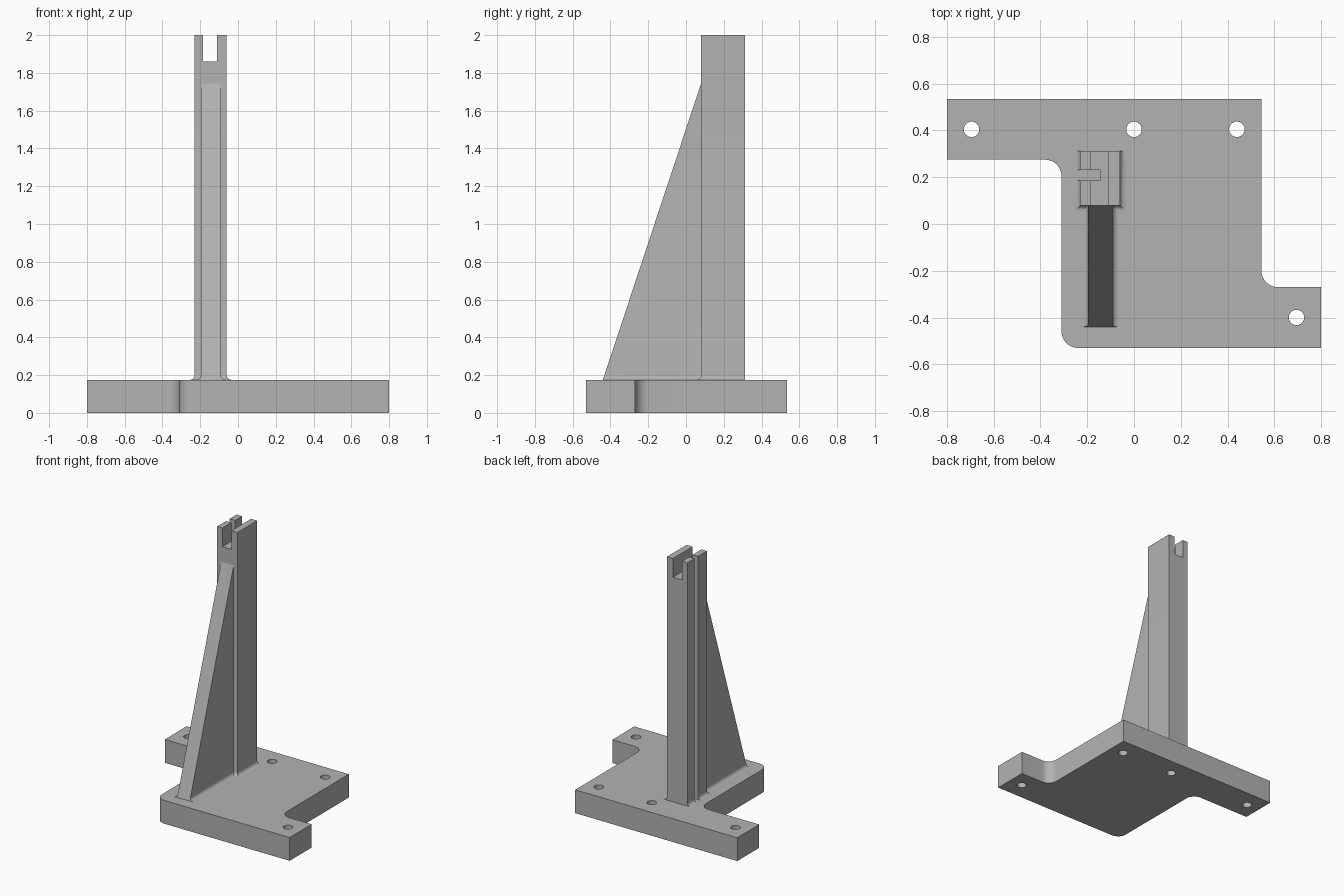
import bpy, bmesh, math
from mathutils import Vector

cube = bpy.data.objects.get("Cube")
if cube:
    bpy.data.objects.remove(cube, do_unlink=True)

grey = bpy.data.materials.new("mid_grey")
grey.use_nodes = True
grey.diffuse_color = (0.45, 0.45, 0.45, 1)
grey.node_tree.nodes["Principled BSDF"].inputs["Base Color"].default_value = (0.45, 0.45, 0.45, 1)

BASE_TOP = 0.175
FILLET = 0.025


def loft(name, rings):
    """Solid skinned through rings of equal point count, bottom to top."""
    bm = bmesh.new()
    loops = [[bm.verts.new(p) for p in ring] for ring in rings]
    n = len(loops[0])
    for low, high in zip(loops, loops[1:]):
        for i in range(n):
            j = (i + 1) % n
            bm.faces.new((low[i], low[j], high[j], high[i]))
    bm.faces.new(loops[0][::-1])
    bm.faces.new(loops[-1])
    bmesh.ops.recalc_face_normals(bm, faces=bm.faces[:])
    mesh = bpy.data.meshes.new(name)
    bm.to_mesh(mesh)
    bm.free()
    mesh.materials.append(grey)
    obj = bpy.data.objects.new(name, mesh)
    bpy.context.collection.objects.link(obj)
    return obj


def prism(name, outline, z0, z1):
    return loft(name, [[(x, y, z) for x, y in outline] for z in (z0, z1)])


def rect(x0, x1, y0, y1):
    return [(x0, y0), (x1, y0), (x1, y1), (x0, y1)]


def rounded(points, steps=8):
    """Outline with a circular arc at each right-angled corner of radius > 0."""
    out = []
    for i, (x, y, r) in enumerate(points):
        p = Vector((x, y))
        if r == 0:
            out.append(p)
            continue
        a = (Vector(points[i - 1][:2]) - p).normalized() * r
        b = (Vector(points[(i + 1) % len(points)][:2]) - p).normalized() * r
        for k in range(steps + 1):
            t = k / steps * math.pi / 2
            out.append(p + a * (1 - math.sin(t)) + b * (1 - math.cos(t)))
    return out


def activate(obj):
    bpy.ops.object.select_all(action='DESELECT')
    obj.select_set(True)
    bpy.context.view_layer.objects.active = obj


def cut(obj, cutter):
    cutter.hide_render = True
    activate(obj)
    mod = obj.modifiers.new("cut", 'BOOLEAN')
    mod.operation = 'DIFFERENCE'
    mod.solver = 'EXACT'
    mod.object = cutter
    bpy.ops.object.modifier_apply(modifier=mod.name)
    bpy.data.objects.remove(cutter, do_unlink=True)


# Base plate: stepped outline with rounded corners
base = prism("base_plate", rounded([
    (-0.8, 0.535, 0), (-0.8, 0.275, 0), (-0.31, 0.275, 0.07), (-0.31, -0.53, 0.07),
    (0.8, -0.53, 0), (0.8, -0.27, 0), (0.545, -0.27, 0.07), (0.545, 0.535, 0)]), 0, BASE_TOP)

# Screw holes
for hx, hy in [(-0.695, 0.405), (0, 0.405), (0.44, 0.405), (0.695, -0.4)]:
    circle = [(hx + 0.033 * math.cos(k * math.pi / 16), hy + 0.033 * math.sin(k * math.pi / 16))
              for k in range(32)]
    cut(base, prism("hole_cutter", circle, -0.1, 0.3))

# Flare heights and offsets for the concave fillet at the foot of the upright parts
flare = [(0.1, FILLET)]
for k in range(7):
    t = k / 6 * math.pi / 2
    flare.append((BASE_TOP + FILLET * (1 - math.cos(t)), FILLET * (1 - math.sin(t))))

# Column: flared on three sides, flat at the back
column = loft("column", [
    [(x, y, z) for x, y in rect(-0.23 - d, -0.06 + d, 0.08 - d, 0.313)]
    for z, d in flare + [(2.0, 0)]])
cut(column, prism("top_slot_cutter", rect(-0.185, -0.11, -0.1, 0.5), 1.86, 2.1))
cut(column, prism("side_groove_cutter", rect(-0.4, -0.145, 0.185, 0.23), 0.05, 2.1))


# Rib: tapered brace leaning against the front of the column
def rib_front(z):
    return -0.44 + max(z - BASE_TOP, 0) * 0.52 / (1.745 - BASE_TOP)


rib = loft("rib", [
    [(x, y, z) for x, y in rect(-0.196 - d, -0.092 + d, rib_front(z), 0.11)]
    for z, d in flare + [(1.745, 0)]])

for part in (base, column, rib):
    activate(part)
    bpy.ops.object.shade_smooth_by_angle(angle=math.radians(30))
